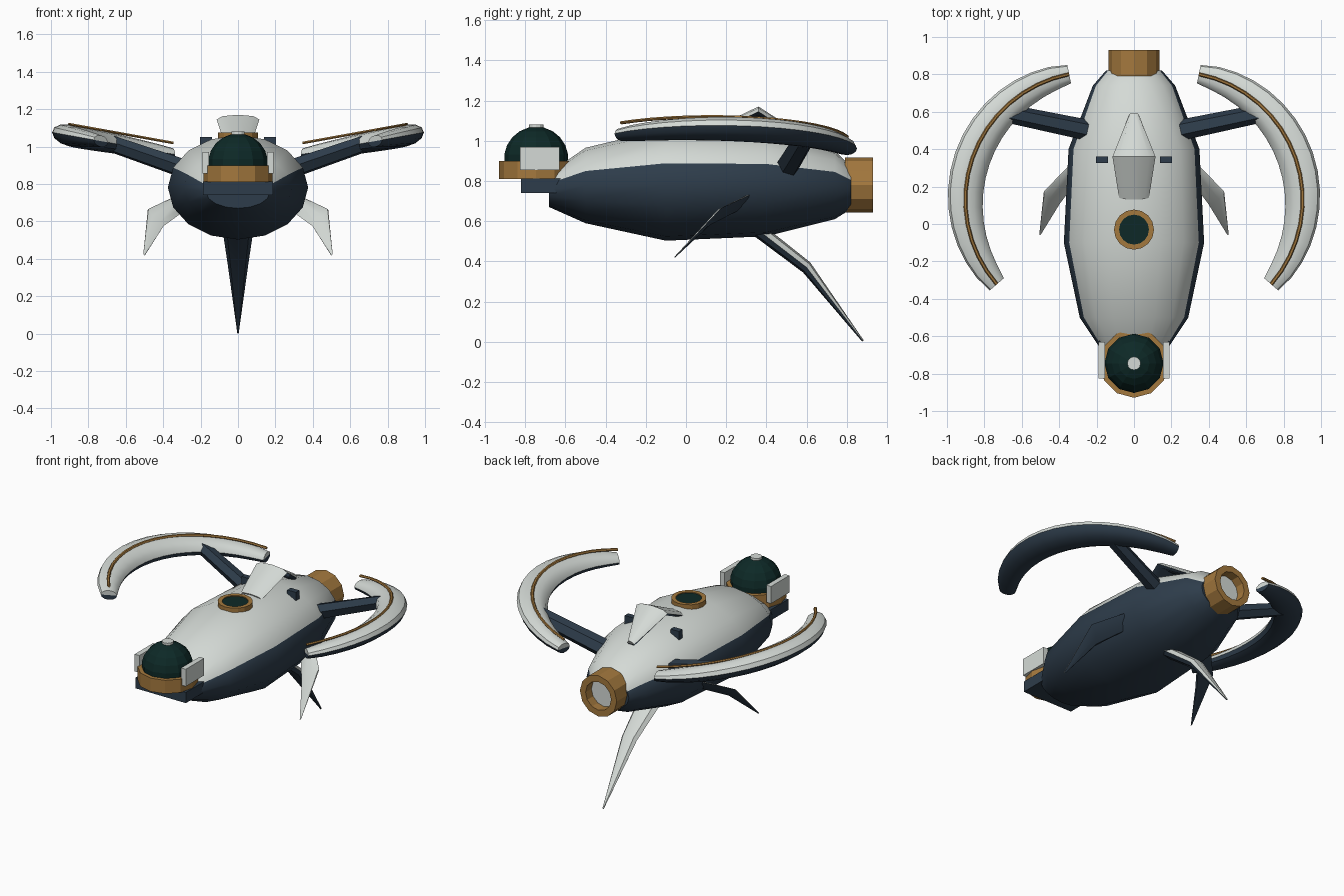
import bpy, bmesh, math
from mathutils import Vector as V

if "Cube" in bpy.data.objects:
    bpy.data.objects.remove(bpy.data.objects["Cube"])

def mat(name, rgb):
    m = bpy.data.materials.new(name)
    m.diffuse_color = (*rgb, 1)
    m.use_nodes = True
    m.node_tree.nodes["Principled BSDF"].inputs["Base Color"].default_value = m.diffuse_color
    return m

WHITE = mat("pale grey", (0.66, 0.70, 0.67))
NAVY = mat("dark navy", (0.027, 0.046, 0.07))
BRASS = mat("brass brown", (0.37, 0.19, 0.048))
GLASS = mat("dark green glass", (0.004, 0.022, 0.02))

def finish(bm, name, mats, angle):
    bmesh.ops.recalc_face_normals(bm, faces=bm.faces)
    me = bpy.data.meshes.new(name)
    bm.to_mesh(me)
    bm.free()
    for m in mats:
        me.materials.append(m)
    ob = bpy.data.objects.new(name, me)
    bpy.context.collection.objects.link(ob)
    if angle:
        bpy.ops.object.select_all(action='DESELECT')
        bpy.context.view_layer.objects.active = ob
        ob.select_set(True)
        bpy.ops.object.shade_smooth_by_angle(angle=math.radians(angle))
    return ob

def loft(name, sections, n, mats, split=0.0, angle=0, flip=1):
    """Skin sections (centre, u, v); faces above the split use the first material."""
    bm = bmesh.new()
    rings, mids = [], []
    for c, u, v in sections:
        c, u, v = V(c), V(u), V(v)
        pts = [c + u * math.cos(a) + v * math.sin(a)
               for a in (2 * math.pi * j / n for j in range(n))]
        rings.append([bm.verts.new((p.x * flip, p.y, p.z)) for p in pts])
        mids.append((c.x * flip, c.y, c.z))
    ends = [bm.verts.new(mids[0]), bm.verts.new(mids[-1])]
    for j in range(n):
        k = (j + 1) % n
        low = len(mats) > 1 and math.sin(2 * math.pi * (j + 0.5) / n) < split
        fs = [bm.faces.new((a[j], a[k], b[k], b[j])) for a, b in zip(rings, rings[1:])]
        fs += [bm.faces.new((e, r[k], r[j])) for e, r in zip(ends, (rings[0], rings[-1]))]
        for f in fs:
            f.material_index = int(low)
    return finish(bm, name, mats, angle)

def turned(name, profile, centre, n, m, axis='Z', angle=0):
    """Turned part from (radius, position along axis) pairs."""
    secs = []
    for r, h in profile:
        if axis == 'Z':
            secs.append(((centre[0], centre[1], h), (r, 0, 0), (0, r, 0)))
        else:
            secs.append(((centre[0], h, centre[1]), (r, 0, 0), (0, 0, r)))
    return loft(name, secs, n, [m], angle=angle)

def box(name, lo, hi, m):
    bm = bmesh.new()
    bmesh.ops.create_cube(bm, size=1)
    for v in bm.verts:
        v.co = V([(a + b) / 2 + c * (b - a) for a, b, c in zip(lo, hi, v.co)])
    return finish(bm, name, [m], 0)

# Two-tone hull: y, half width, bottom, top
hull = [(-0.68, 0.17, 0.67, 0.84), (-0.50, 0.29, 0.59, 0.965), (-0.10, 0.375, 0.503, 1.06),
        (0.40, 0.35, 0.525, 1.045), (0.74, 0.22, 0.61, 0.95), (0.82, 0.15, 0.66, 0.87)]
loft("hull", [((0, y, (b + t) / 2), (w, 0, 0), (0, 0, (t - b) / 2)) for y, w, b, t in hull],
     16, [WHITE, NAVY], split=0.4, angle=35)

# Rear engine nozzle
turned("engine_nozzle", [(0.137, 0.79), (0.137, 0.93), (0.095, 0.93), (0.095, 0.86)],
       (0, 0.78), 12, BRASS, 'Y')
turned("engine_disc", [(0.095, 0.862), (0.095, 0.868)], (0, 0.78), 12, WHITE, 'Y')

# Nose cockpit: mount, collar, dome, cap, cheek plates
box("nose_mount", (-0.187, -0.82, 0.74), (0.187, -0.61, 0.812), NAVY)
turned("cockpit_collar", [(0.184, 0.81), (0.184, 0.90)], (0, -0.745), 12, BRASS)
turned("cockpit_dome", [(0.16 * math.cos(a), 0.91 + 0.16 * math.sin(a))
                        for a in (math.radians(d) for d in (-10, 8, 25, 42, 59, 76, 89))],
       (0, -0.745), 12, GLASS)
turned("dome_cap", [(0.036, 1.05), (0.036, 1.08)], (0, -0.745), 12, WHITE)

# Top porthole
turned("porthole_ring", [(0.107, 1.0), (0.107, 1.075), (0.08, 1.075), (0.08, 1.062)],
       (0, -0.03), 16, BRASS)
turned("porthole_glass", [(0.08, 1.063), (0.08, 1.069)], (0, -0.03), 16, GLASS)

# Bent dorsal fin and trailing belly fin
loft("dorsal_fin", [((0, 0.14, 1.04), (0.08, 0, 0), (0, -0.01, 0.02)),
                    ((0, 0.36, 1.145), (0.115, 0, 0), (0, 0, 0.025)),
                    ((0, 0.585, 1.0), (0.025, 0, 0), (0, 0.01, 0.02))],
     8, [WHITE, NAVY], angle=35)
loft("belly_fin", [((0, 0.34, 0.57), (0.085, 0, 0), (0, 0.02, 0.03)),
                   ((0, 0.60, 0.37), (0.055, 0, 0), (0, 0.018, 0.025)),
                   ((0, 0.88, 0.004), (0.004, 0, 0), (0, 0.004, 0.003))],
     8, [WHITE, NAVY], angle=35)

# Curved wings lie on a plane that rises outwards
def wing_sections(lift, size):
    secs = []
    for i in range(17):
        t = i / 16
        a = math.radians(-41 + 120 * t)
        c, s = math.cos(a), math.sin(a)
        x, y = 0.2156 + 0.686 * c, 0.1276 + 0.686 * s
        w, h = size(t)
        secs.append(((x, y, 1.06 + lift + 0.18 * (x - 0.905)),
                     (c * w, s * w, 0.18 * c * w), (0, 0, h)))
    return secs

def wing_size(t):
    k = max(0, math.sin(math.pi * t)) ** 0.7
    return 0.05 + 0.047 * k, 0.031 + 0.029 * k

for side, s in (("right", 1), ("left", -1)):
    loft(side + "_wing", wing_sections(0, wing_size), 12, [WHITE, NAVY], angle=35, flip=s)
    loft(side + "_wing_trim", wing_sections(0.06, lambda t: (0.01, 0.008)), 6, [BRASS],
         angle=0, flip=s)
    # Strut carrying the wing
    loft(side + "_strut", [((0.24, 0.50, 0.865), (0, 0.057, -0.01), (-0.018, 0, 0.05)),
                           ((0.72, 0.60, 1.03), (0, 0.05, -0.01), (-0.015, 0, 0.042))],
         6, [NAVY], flip=s)
    # Drooping side fin
    loft(side + "_side_fin", [((0.32, 0.28, 0.69), (0.025, 0.035, 0.04), (0.012, -0.008, 0.012)),
                              ((0.44, 0.14, 0.62), (0.042, 0.034, 0.045), (0.014, -0.006, 0.01)),
                              ((0.502, -0.055, 0.422), (0.003, 0.003, 0.003), (0.003, -0.002, 0.002))],
         8, [WHITE, NAVY], angle=35, flip=s)
    xs = sorted((0.155 * s, 0.19 * s))
    box(side + "_cheek_plate", (xs[0], -0.825, 0.855), (xs[1], -0.63, 0.97), WHITE)
    xs = sorted((0.138 * s, 0.202 * s))
    box(side + "_roof_vent", (xs[0], 0.325, 0.98), (xs[1], 0.362, 1.05), NAVY)
